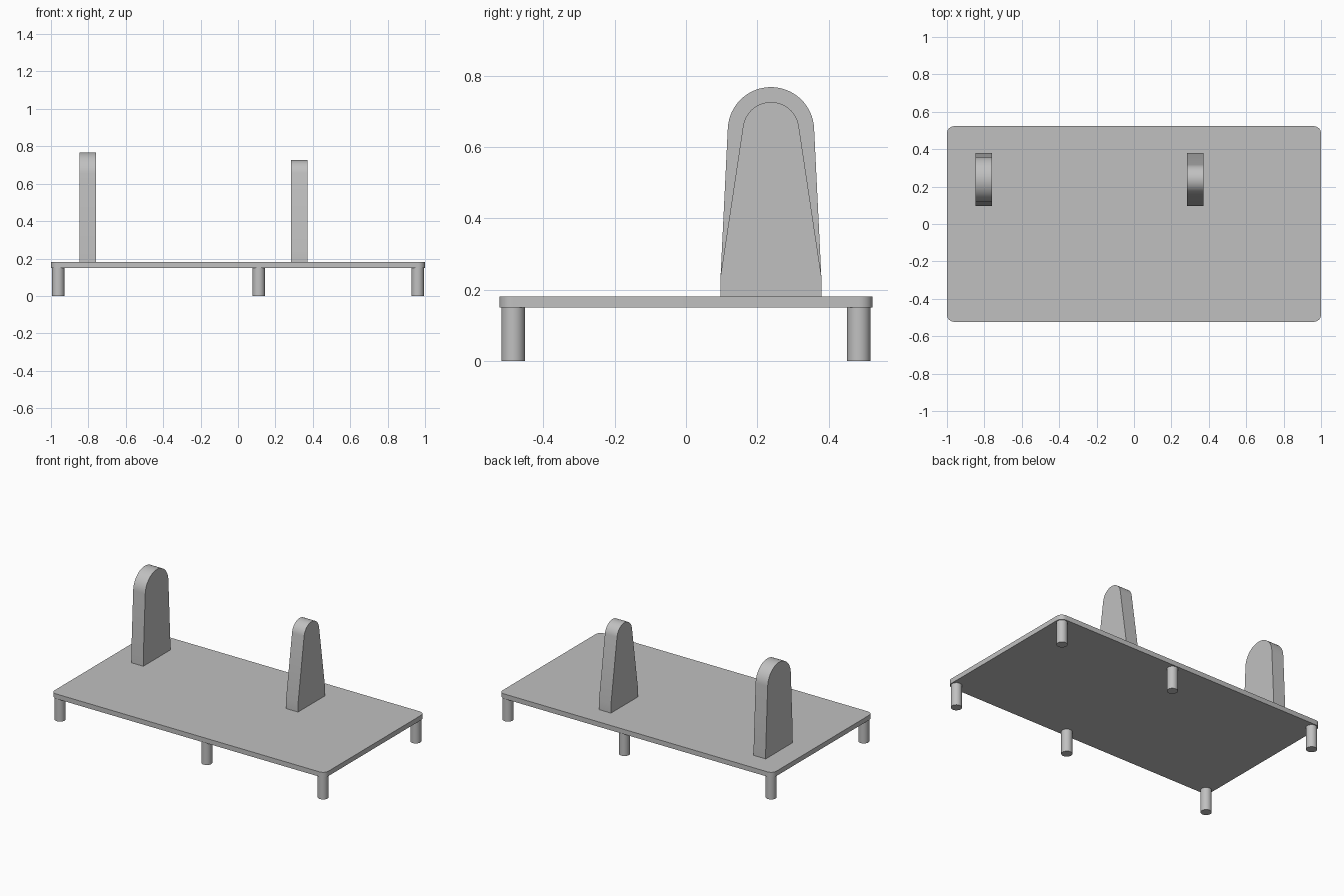
import bpy, bmesh
from math import sin, cos, pi, atan2, acos, hypot, radians

cube = bpy.data.objects.get("Cube")
if cube:
    bpy.data.objects.remove(cube, do_unlink=True)

grey = bpy.data.materials.new("plain grey")
grey.use_nodes = True
colour = (0.53, 0.53, 0.53, 1)
grey.diffuse_color = colour
grey.node_tree.nodes["Principled BSDF"].inputs["Base Color"].default_value = colour


def arc(cx, cy, r, start, end, steps):
    return [(cx + r * cos(start + (end - start) * i / steps),
             cy + r * sin(start + (end - start) * i / steps)) for i in range(steps + 1)]


def extrude(name, profile, place, depth):
    """Extrude a closed outline; place() maps outline points into space."""
    bm = bmesh.new()
    face = bm.faces.new([bm.verts.new(place(u, v)) for u, v in profile])
    new = bmesh.ops.extrude_face_region(bm, geom=[face])["geom"]
    bmesh.ops.translate(bm, vec=depth, verts=[g for g in new if isinstance(g, bmesh.types.BMVert)])
    bmesh.ops.recalc_face_normals(bm, faces=bm.faces)
    mesh = bpy.data.meshes.new(name)
    bm.to_mesh(mesh)
    bm.free()
    mesh.materials.append(grey)
    obj = bpy.data.objects.new(name, mesh)
    bpy.context.collection.objects.link(obj)
    bpy.ops.object.select_all(action="DESELECT")
    obj.select_set(True)
    bpy.context.view_layer.objects.active = obj
    bpy.ops.object.shade_smooth_by_angle(angle=radians(30))
    return obj


# Base plate with rounded corners
PLATE_BOTTOM, PLATE_TOP = 0.15, 0.182
LEG_X, LEG_Y, CORNER = 0.961, 0.484, 0.039
outline = []
for k, (sx, sy) in enumerate([(1, 1), (-1, 1), (-1, -1), (1, -1)]):
    outline += arc(sx * LEG_X, sy * LEG_Y, CORNER, k * pi / 2, (k + 1) * pi / 2, 8)
extrude("base_plate", outline, lambda x, y: (x, y, PLATE_BOTTOM), (0, 0, PLATE_TOP - PLATE_BOTTOM))

# Six round legs
for column, x in (("right", -LEG_X), ("middle", 0.111), ("left", LEG_X)):
    for row, y in (("front", -LEG_Y), ("back", LEG_Y)):
        circle = arc(x, y, 0.033, 0, 2 * pi, 40)[:-1]
        extrude(f"{row}_{column}_leg", circle, lambda u, v: (u, v, 0), (0, 0, PLATE_BOTTOM))


# Tapered uprights with a rounded top, sides tangent to the arc
def upright(name, x, radius):
    half, shoulder, centre_z, centre_y = 0.141, 0.24, 0.647, 0.238
    drop = centre_z - shoulder
    tangent = atan2(-drop, half) + acos(radius / hypot(half, drop))
    profile = [(-half, shoulder), (-half, PLATE_TOP), (half, PLATE_TOP), (half, shoulder)]
    profile += arc(0, centre_z, radius, tangent, pi - tangent, 32)
    extrude(name, profile, lambda y, z: (x, y + centre_y, z), (0.088, 0, 0))


upright("tall_upright", -0.848, 0.121)
upright("short_upright", 0.283, 0.079)
